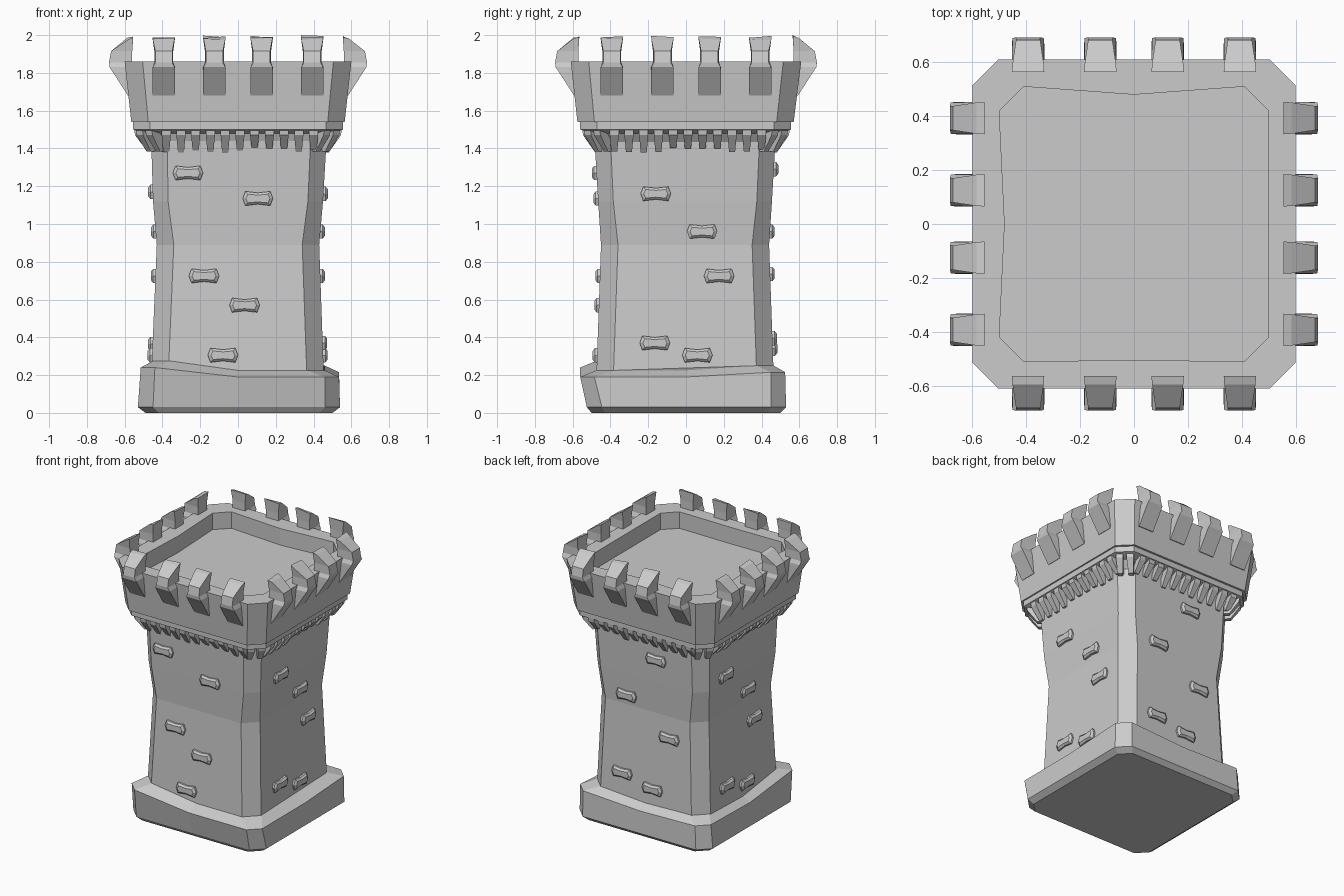
import bpy, bmesh, math, random
from mathutils import Matrix, Vector

if "Cube" in bpy.data.objects:
    bpy.data.objects.remove(bpy.data.objects["Cube"])

random.seed(4)


def new_object(name, bm):
    bmesh.ops.recalc_face_normals(bm, faces=bm.faces)
    me = bpy.data.meshes.new(name)
    bm.to_mesh(me)
    bm.free()
    ob = bpy.data.objects.new(name, me)
    bpy.context.collection.objects.link(ob)
    return ob


def loft(bm, rings, mat=Matrix()):
    """Skin closed rings of equal point count and cap both ends."""
    vs = [[bm.verts.new(mat @ Vector(p)) for p in r] for r in rings]
    n = len(vs[0])
    for a, b in zip(vs, vs[1:]):
        for i in range(n):
            j = (i + 1) % n
            bm.faces.new((a[i], a[j], b[j], b[i]))
    bm.faces.new(vs[0][::-1])
    bm.faces.new(vs[-1])


def ring(x0, x1, y0, y1, c, z, dents=(0, 0, 0, 0), lifts=(0, 0, 0, 0)):
    """Chamfered square with side midpoints; dents: front, right, back, left;
    lifts: front-left, front-right, back-right, back-left corner."""
    f, r, b, l = dents
    p, q, s, t = lifts
    return [(x0 + c, y0, z + p), (0, y0 + f, z), (x1 - c, y0, z + q),
            (x1, y0 + c, z + q), (x1 - r, 0, z), (x1, y1 - c, z + s),
            (x1 - c, y1, z + s), (0, y1 - b, z), (x0 + c, y1, z + t),
            (x0, y1 - c, z + t), (x0 + l, 0, z), (x0, y0 + c, z + p)]


def side(k):
    return Matrix.Rotation(k * math.pi / 2, 4, 'Z')


# Plinth with uneven top
bm = bmesh.new()
up = (0.05, 0, 0.025, 0.01)
loft(bm, [ring(-.49, .50, -.50, .50, .07, 0),
          ring(-.53, .54, -.525, .53, .08, .03),
          ring(-.515, .535, -.56, .525, .075, .19, lifts=up),
          ring(-.45, .46, -.475, .465, .09, .225, lifts=up)])
new_object("plinth", bm)

# Waisted shaft
shaft = [(-.46, .455, -.475, .465, .09, .18),
         (-.43, .43, -.45, .44, .09, .89),
         (-.45, .45, -.465, .455, .08, 1.12),
         (-.46, .47, -.485, .475, .085, 1.46)]
bm = bmesh.new()
loft(bm, [ring(*s) for s in shaft])
new_object("shaft", bm)


def wall_distance(k, z):
    col = (2, 1, 3, 0)[k]
    for a, b in zip(shaft, shaft[1:]):
        if z <= b[5]:
            f = (z - a[5]) / (b[5] - a[5])
            return abs(a[col] + (b[col] - a[col]) * f)


# Flared ledge under the parapet
bm = bmesh.new()
loft(bm, [ring(-.455, .465, -.48, .47, .085, 1.43),
          ring(-.49, .50, -.50, .50, .085, 1.48),
          ring(-.555, .555, -.56, .555, .09, 1.50),
          ring(-.555, .555, -.56, .555, .09, 1.545)])
new_object("ledge", bm)

# Small brackets below the ledge
bm = bmesh.new()


def bracket(mat, d, drop):
    rows = [(d, 1.51, .024), (d - .005, 1.47, .024),
            (d - .07, 1.385 + drop, .016), (d - .12, 1.385 + drop, .016),
            (d - .12, 1.51, .024)]
    loft(bm, [[(s * w, -y, z) for y, z, w in rows] for s in (-1, 1)], mat)


for k in range(4):
    for i in range(11):
        bracket(side(k) @ Matrix.Translation(((i - 5) * .078 + .01, 0, 0)),
                .55, random.uniform(-.01, .02))
    turn = Matrix.Rotation((k + .5) * math.pi / 2, 4, 'Z')
    for t in (-.035, .035):
        bracket(turn @ Matrix.Translation((t, 0, 0)), .705, 0)
new_object("brackets", bm)

# Parapet with sunken floor
bm = bmesh.new()
dent = (0.005, 0, .03, .02)
loft(bm, [ring(-.565, .565, -.575, .57, .09, 1.54),
          ring(-.60, .60, -.61, .61, .095, 1.86),
          ring(-.50, .50, -.51, .51, .09, 1.86, dent),
          ring(-.50, .50, -.51, .51, .09, 1.74, dent)])
new_object("parapet", bm)

# Merlons: (inner, outer, height, half width, half width outside)
bm = bmesh.new()
for k in range(4):
    o = .01 if k % 2 == 0 else 0
    for t in (-.393, -.125, .125, .393):
        j = lambda a=.007: random.uniform(-a, a)
        rows = [(.565, .583, 1.68, .06, .06), (.56, .66, 1.80, .06, .06),
                (.56, .68, 1.83, .06, .058), (.56, .683, 1.855, .05, .045),
                (.56, .672, 1.915, .05, .045)]
        rings = [[(-a, -i - o, z), (-b, -e - o, z), (b, -e - o, z), (a, -i - o, z)]
                 for i, e, z, a, b in rows]
        rings.append([(-.06, -.555 - o, 1.99 + j()), (-.058, -.585 - o, 1.98 + j()),
                      (.058, -.585 - o, 1.98 + j()), (.06, -.555 - o, 1.993 + j())])
        loft(bm, rings, side(k) @ Matrix.Translation((t, 0, 0)))
new_object("merlons", bm)

# Raised pinched bricks, (along wall, height) for front, right, back, left
bricks = [[(-.265, 1.27), (.105, 1.135), (-.18, .725), (.035, .57), (-.08, .305)],
          [(-.16, 1.16), (.085, .96), (.175, .725), (-.165, .37), (.06, .305)],
          [(.088, 1.29), (-.164, .96), (.18, .735), (-.19, .395), (.055, .34)],
          [(-.19, 1.17), (.085, .96), (.155, .725), (-.18, .365), (.045, .305)]]
outline = [(-.08, 0), (-.066, -.038), (0, -.03), (.066, -.038),
           (.08, 0), (.066, .038), (0, .03), (-.066, .038)]
bm = bmesh.new()
for k, spots in enumerate(bricks):
    for t, z in spots:
        d = wall_distance(k, z)
        loft(bm, [[(x * sx, -d - out, y * sy) for x, y in outline]
                  for out, sx, sy in ((-.02, 1, 1), (.012, 1, 1), (.024, .8, .6))],
             side(k) @ Matrix.Translation((t, 0, z)))
new_object("wall_bricks", bm)
